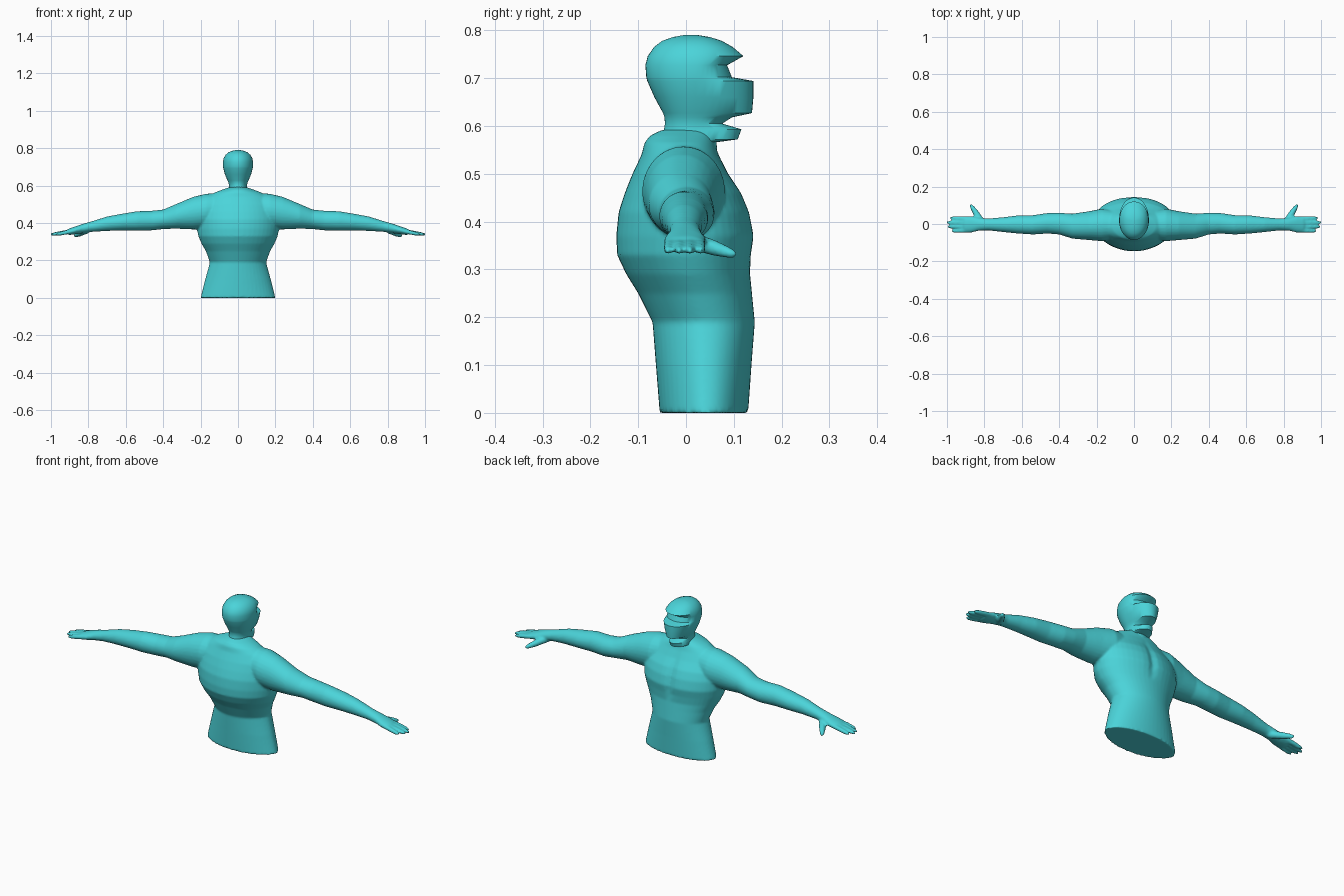
import bpy, bmesh, math
from mathutils import Vector

teal = bpy.data.materials.new("teal")
teal.diffuse_color = (0.07, 0.66, 0.70, 1)


def skin(bm, rings):
    """Bridge a list of equal point rings and cap both ends."""
    vs = [[bm.verts.new(p) for p in r] for r in rings]
    n = len(vs[0])
    for a, b in zip(vs, vs[1:]):
        for i in range(n):
            j = (i + 1) % n
            bm.faces.new((a[i], a[j], b[j], b[i]))
    bm.faces.new(vs[0][::-1])
    bm.faces.new(vs[-1])


def upright(z, w, yb, yf, n=48, back=1.0, notch=0.0):
    """Horizontal section: half width w, back depth yb, front depth yf."""
    c, pts = (yb + yf) / 2 if notch is not None else 0.02, []
    for i in range(n):
        t = 2 * math.pi * i / n
        x, s = w * math.cos(t), math.sin(t)
        if s >= 0:
            y = c + (yf - c) * s ** 0.9
            y -= (notch or 0) * math.exp(-(x / 0.022) ** 2)
        else:
            y = c + (yb - c) * (-s) ** back
        pts.append((x, y, z))
    return pts


def sideways(x, y0, y1, z0, z1, side, n=28):
    """Arm section across the x axis."""
    return [(side * x, (y0 + y1) / 2 + (y1 - y0) / 2 * math.cos(2 * math.pi * i / n),
             (z0 + z1) / 2 + (z1 - z0) / 2 * math.sin(2 * math.pi * i / n)) for i in range(n)]


def digit(bm, a, b, r0, r1):
    """Tapered finger with a rounded tip."""
    a, b = Vector(a), Vector(b)
    d = (b - a).normalized()
    u = d.cross(Vector((0, 0, 1))).normalized()
    v = u.cross(d)
    rings = []
    for f, k in ((0, 1), (0.3, 1.0), (0.5, 1.08), (0.8, 1), (0.93, 0.8), (1, 0.35)):
        r = (r0 + (r1 - r0) * f) * k
        rings.append([a + (b - a) * f + u * r * math.cos(i * math.pi / 6)
                      + v * r * math.sin(i * math.pi / 6) for i in range(12)])
    skin(bm, rings)


def finish(bm, name):
    bmesh.ops.recalc_face_normals(bm, faces=bm.faces)
    me = bpy.data.meshes.new(name)
    bm.to_mesh(me)
    bm.free()
    me.materials.append(teal)
    ob = bpy.data.objects.new(name, me)
    bpy.context.collection.objects.link(ob)
    bpy.ops.object.select_all(action='DESELECT')
    ob.select_set(True)
    bpy.context.view_layer.objects.active = ob
    return ob


# torso: z, half width, back, front, chest notch
torso = [(0.0, 0.20, -0.055, 0.13, 0), (0.10, 0.175, -0.063, 0.137, 0),
         (0.19, 0.150, -0.07, 0.144, 0), (0.25, 0.172, -0.10, 0.138, 0),
         (0.29, 0.195, -0.125, 0.134, 0), (0.33, 0.212, -0.144, 0.138, 0.006),
         (0.37, 0.220, -0.146, 0.145, 0.012), (0.42, 0.222, -0.141, 0.135, 0.012),
         (0.46, 0.215, -0.128, 0.118, 0.01), (0.50, 0.20, -0.112, 0.09, 0.004),
         (0.54, 0.165, -0.093, 0.068, 0), (0.565, 0.12, -0.087, 0.06, 0),
         (0.58, 0.08, -0.075, 0.055, 0), (0.592, 0.045, -0.05, 0.05, 0)]
bm = bmesh.new()
skin(bm, [upright(z, w, b, f, back=1.2, notch=k) for z, w, b, f, k in torso])

# arms and hands: x, y range, z range
arm = [(0.08, -0.08, 0.07, 0.39, 0.56), (0.17, -0.092, 0.082, 0.37, 0.557),
       (0.24, -0.086, 0.068, 0.366, 0.54), (0.33, -0.078, 0.055, 0.37, 0.502),
       (0.40, -0.056, 0.06, 0.368, 0.472), (0.46, -0.051, 0.059, 0.361, 0.466),
       (0.54, -0.056, 0.047, 0.36, 0.463), (0.62, -0.051, 0.046, 0.36, 0.45),
       (0.70, -0.043, 0.036, 0.358, 0.435), (0.78, -0.034, 0.029, 0.353, 0.41),
       (0.83, -0.036, 0.033, 0.346, 0.396), (0.87, -0.046, 0.042, 0.34, 0.382),
       (0.905, -0.046, 0.038, 0.336, 0.37), (0.915, -0.036, 0.028, 0.342, 0.364)]
for s in (1, -1):
    skin(bm, [sideways(*a, s) for a in arm])
    for y, tip in ((-0.036, 0.975), (-0.014, 0.998), (0.008, 1.004), (0.03, 0.985)):
        digit(bm, (s * 0.88, y * 0.95, 0.358), (s * tip, y * 1.05, 0.338), 0.012, 0.0095)
    digit(bm, (s * 0.81, 0.005, 0.362), (s * 0.875, 0.105, 0.33), 0.02, 0.011)
body = finish(bm, "torso_and_arms")
m = body.modifiers.new("blend", 'REMESH')
m.mode = 'VOXEL'
m.voxel_size = 0.0055
m.use_smooth_shade = True
m = body.modifiers.new("soften", 'SMOOTH')
m.factor = 0.5
m.iterations = 5

# head and neck: z, half width, back, front (brow, nose band and chin step out)
head = [(0.48, 0.075, -0.07, 0.075), (0.52, 0.062, -0.06, 0.066), (0.566, 0.052, -0.055, 0.064),
        (0.572, 0.051, -0.053, 0.108), (0.593, 0.048, -0.046, 0.116), (0.605, 0.048, -0.044, 0.076),
        (0.618, 0.052, -0.045, 0.096), (0.627, 0.056, -0.048, 0.138), (0.66, 0.07, -0.066, 0.141),
        (0.694, 0.079, -0.081, 0.141), (0.702, 0.080, -0.083, 0.096), (0.727, 0.080, -0.085, 0.086),
        (0.746, 0.077, -0.080, 0.120), (0.765, 0.066, -0.067, 0.098), (0.778, 0.051, -0.05, 0.075),
        (0.786, 0.033, -0.027, 0.05), (0.790, 0.012, -0.005, 0.025)]
bm = bmesh.new()
skin(bm, [upright(*h, notch=None) for h in head])
finish(bm, "head")
bpy.ops.object.shade_smooth_by_angle(angle=math.radians(42))
